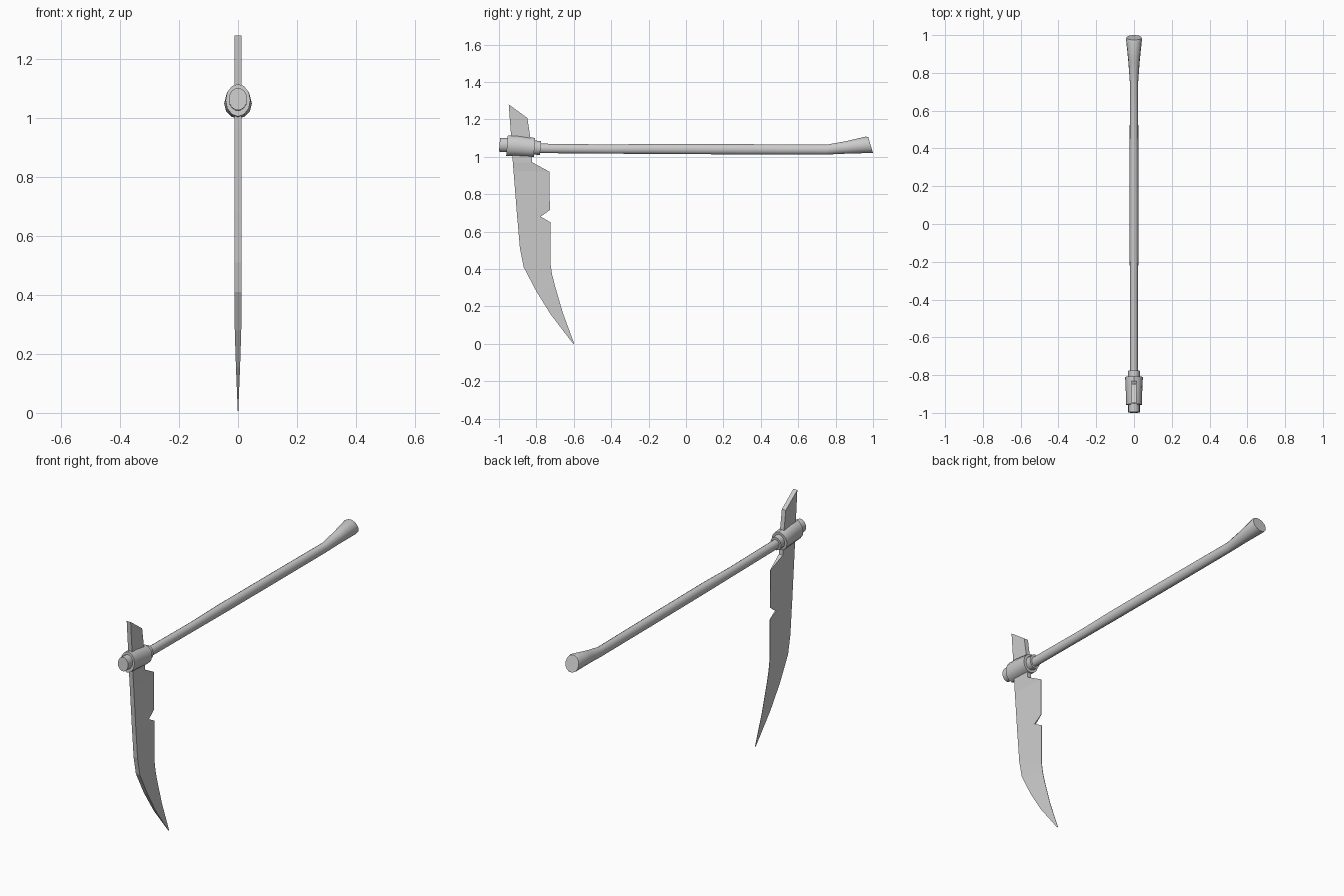
import bpy, bmesh, math


def finish(name, bm):
    bmesh.ops.recalc_face_normals(bm, faces=bm.faces)
    me = bpy.data.meshes.new(name)
    bm.to_mesh(me)
    bm.free()
    ob = bpy.data.objects.new(name, me)
    bpy.context.collection.objects.link(ob)
    return ob


def loft(name, rings, sides=14):
    """Capped elliptical tube along y; ring = (y, z, rx, rz, shear)."""
    bm = bmesh.new()
    loops = []
    for y, z, rx, rz, shear in rings:
        loop = []
        for i in range(sides):
            a = 2 * math.pi * i / sides
            dz = rz * math.sin(a)
            loop.append(bm.verts.new((rx * math.cos(a), y + shear * dz, z + dz)))
        loops.append(loop)
    for a, b in zip(loops, loops[1:]):
        for i in range(sides):
            j = (i + 1) % sides
            bm.faces.new((a[i], a[j], b[j], b[i]))
    bm.faces.new(loops[0])
    bm.faces.new(loops[-1])
    ob = finish(name, bm)
    bpy.ops.object.select_all(action='DESELECT')
    ob.select_set(True)
    bpy.context.view_layer.objects.active = ob
    bpy.ops.object.shade_smooth_by_angle(angle=math.radians(35))
    return ob


# Wooden shaft with flared, upturned grip
loft("handle", [
    (-0.80, 1.045, 0.021, 0.026, 0), (-0.40, 1.041, 0.021, 0.025, 0),
    (-0.16, 1.042, 0.023, 0.028, 0), (0.30, 1.040, 0.023, 0.028, 0),
    (0.75, 1.038, 0.022, 0.027, 0), (0.86, 1.050, 0.030, 0.034, -0.15),
    (0.975, 1.064, 0.042, 0.045, -0.30), (0.987, 1.063, 0.040, 0.043, -0.30)])

# Shaft stub poking out of the front of the socket
loft("handle_tip", [(-0.997, 1.064, 0.031, 0.038, 0.08),
                    (-0.93, 1.062, 0.031, 0.038, 0.08)])

# Metal socket and rear collar, tilted slightly down
loft("socket", [(-0.957, 1.060, 0.042, 0.055, 0.08),
                (-0.90, 1.058, 0.043, 0.056, 0.08),
                (-0.81, 1.049, 0.047, 0.051, 0.08)], 12)
loft("collar", [(-0.83, 1.050, 0.032, 0.038, 0.08),
                (-0.778, 1.047, 0.032, 0.037, 0.08)], 12)

# Blade: rows of (spine y, z, half thickness, edge y, z, half thickness)
T = 0.012
rows = [
    (-0.948, 1.28, T, -0.848, 1.207, T),
    (-0.935, 1.11, T, -0.832, 1.10, T),
    (-0.926, 0.97, T, -0.822, 0.97, T),
    (-0.922, 0.92, T, -0.730, 0.92, 0.001),
    (-0.906, 0.72, T, -0.728, 0.715, 0.001),
    (-0.903, 0.68, T, -0.777, 0.68, 0.004),
    (-0.900, 0.65, T, -0.725, 0.65, 0.001),
    (-0.888, 0.51, T, -0.725, 0.43, 0.001),
    (-0.868, 0.41, T, -0.716, 0.37, 0.001),
    (-0.800, 0.28, 0.011, -0.702, 0.315, 0.001),
    (-0.722, 0.155, 0.007, -0.660, 0.17, 0.001),
    (-0.603, 0.0, 0.0006, -0.599, 0.004, 0.0006)]
bm = bmesh.new()
secs = []
for sy, sz, st, ey, ez, et in rows:
    secs.append([bm.verts.new(p) for p in
                 ((-st, sy, sz), (st, sy, sz), (et, ey, ez), (-et, ey, ez))])
for a, b in zip(secs, secs[1:]):
    for i in range(4):
        j = (i + 1) % 4
        bm.faces.new((a[i], a[j], b[j], b[i]))
bm.faces.new(secs[0])
bm.faces.new(secs[-1])
finish("blade", bm)
